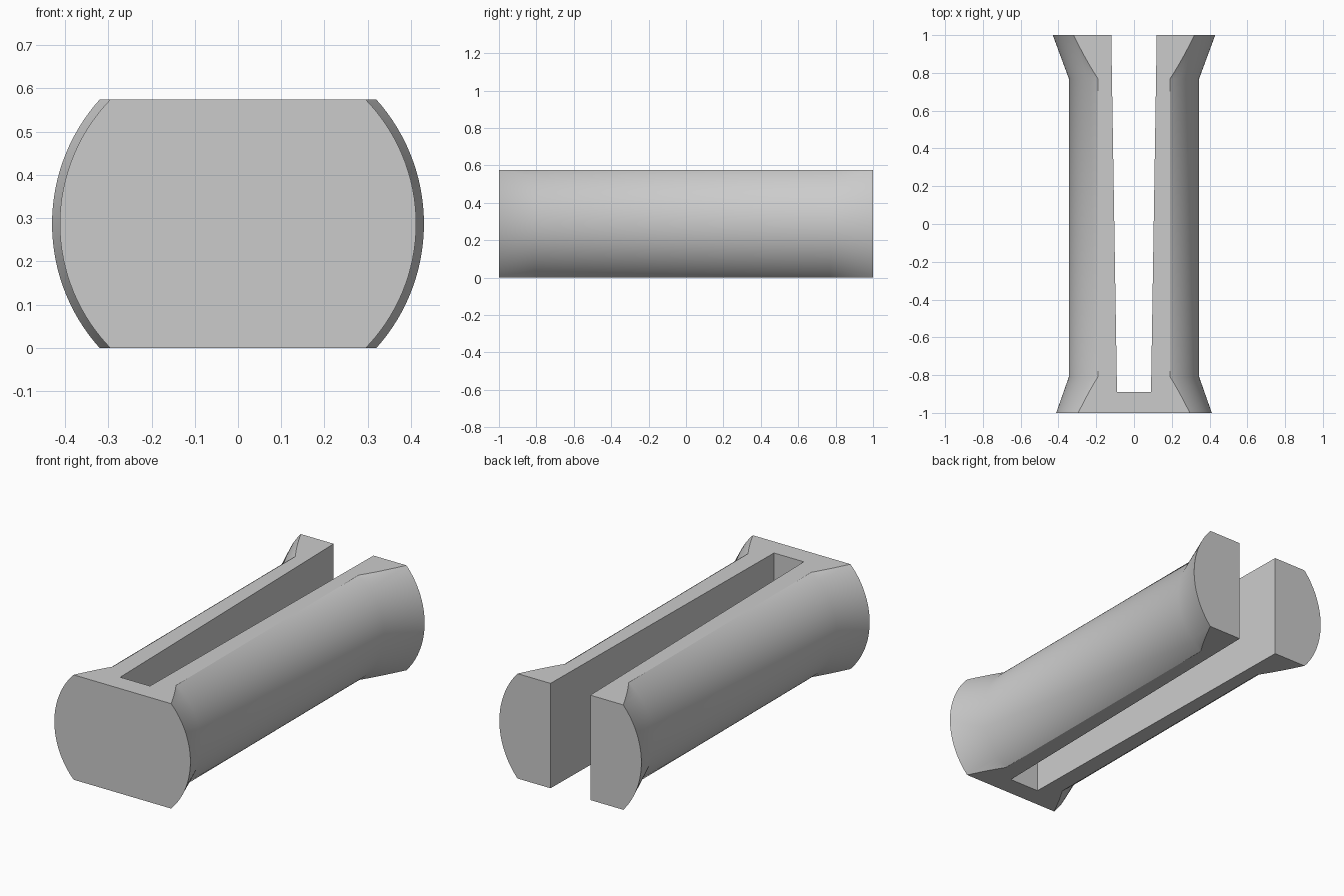
import bpy, bmesh, math
from mathutils import Matrix

cube = bpy.data.objects.get("Cube")
if cube:
    bpy.data.objects.remove(cube, do_unlink=True)

HEIGHT = 0.574
MID = HEIGHT / 2

grey = bpy.data.materials.new("plain grey")
grey.use_nodes = True
colour = (0.6, 0.6, 0.6, 1)
grey.diffuse_color = colour
grey.node_tree.nodes["Principled BSDF"].inputs["Base Color"].default_value = colour


def make_object(name, bm):
    bmesh.ops.recalc_face_normals(bm, faces=bm.faces)
    mesh = bpy.data.meshes.new(name)
    bm.to_mesh(mesh)
    bm.free()
    mesh.materials.append(grey)
    obj = bpy.data.objects.new(name, mesh)
    bpy.context.collection.objects.link(obj)
    return obj


# Flared spool body: profile (y, radius) revolved around the long axis
profile = [(-1, 0.412), (-0.81, 0.345), (0.77, 0.345), (1, 0.43)]
sides = 128
bm = bmesh.new()
rings = []
for y, r in profile:
    angles = [2 * math.pi * i / sides for i in range(sides)]
    rings.append([bm.verts.new((r * math.cos(a), y, MID + r * math.sin(a))) for a in angles])
for a, b in zip(rings, rings[1:]):
    for i in range(sides):
        j = (i + 1) % sides
        bm.faces.new((a[i], a[j], b[j], b[i]))
bm.faces.new(rings[0])
bm.faces.new(rings[-1])

# Flats on the top and the bottom
for z, direction in ((HEIGHT, 1), (0, -1)):
    cut = bmesh.ops.bisect_plane(bm, geom=bm.verts[:] + bm.edges[:] + bm.faces[:],
                                 plane_co=(0, 0, z), plane_no=(0, 0, direction),
                                 clear_outer=True)
    edges = [e for e in cut["geom_cut"] if isinstance(e, bmesh.types.BMEdge)]
    bmesh.ops.contextual_create(bm, geom=edges)
body = make_object("slotted_spool_body", bm)

# Tapered slot, open at the back
bm = bmesh.new()
outline = [(-0.09, -0.89), (0.09, -0.89), (0.122, 1.1), (-0.122, 1.1)]
base = bm.faces.new([bm.verts.new((x, y, -0.1)) for x, y in outline])
top = bmesh.ops.extrude_face_region(bm, geom=[base])["geom"]
bmesh.ops.translate(bm, vec=(0, 0, HEIGHT + 0.2),
                    verts=[v for v in top if isinstance(v, bmesh.types.BMVert)])
slot = make_object("slot_cutter", bm)

bpy.ops.object.select_all(action="DESELECT")
bpy.context.view_layer.objects.active = body
body.select_set(True)
mod = body.modifiers.new("slot", "BOOLEAN")
mod.operation = "DIFFERENCE"
mod.solver = "EXACT"
mod.object = slot
bpy.ops.object.modifier_apply(modifier=mod.name)
bpy.data.objects.remove(slot, do_unlink=True)

# Smooth flanks, crisp flats
bpy.ops.object.shade_smooth_by_angle(angle=math.radians(30))
